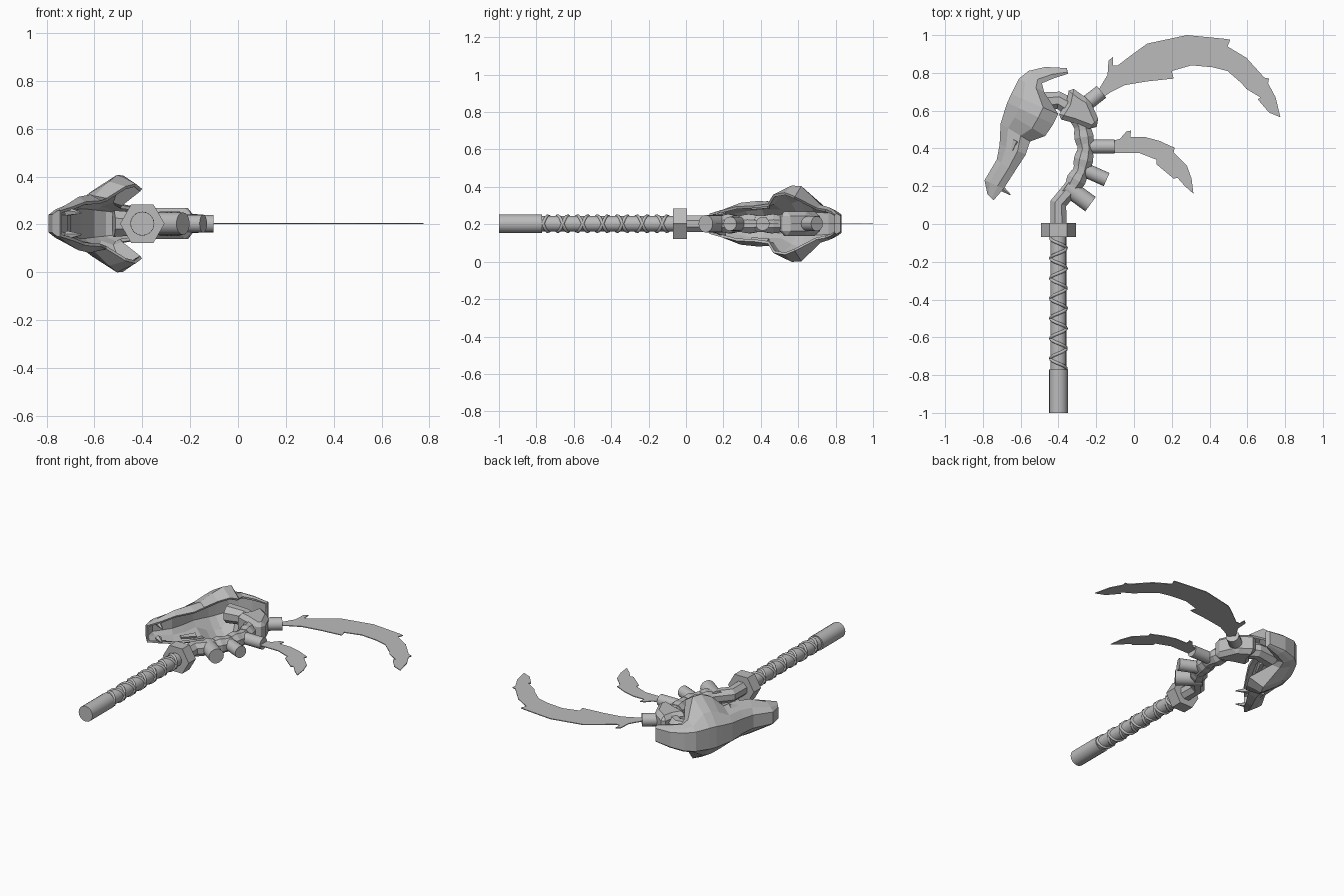
import bpy, bmesh, math
from mathutils import Vector

cube = bpy.data.objects.get("Cube")
if cube:
    bpy.data.objects.remove(cube)

MID = 0.203  # height of the symmetry plane

metal = bpy.data.materials.new("plain grey")
metal.use_nodes = True
grey = (0.5, 0.5, 0.5, 1)
metal.diffuse_color = grey
metal.node_tree.nodes["Principled BSDF"].inputs["Base Color"].default_value = grey


def finish(name, bm, smooth=False):
    """Turn a bmesh into a named object with the shared material."""
    bmesh.ops.recalc_face_normals(bm, faces=bm.faces)
    mesh = bpy.data.meshes.new(name)
    bm.to_mesh(mesh)
    bm.free()
    mesh.materials.append(metal)
    if smooth:
        mesh.polygons.foreach_set("use_smooth", [True] * len(mesh.polygons))
        mesh.set_sharp_from_angle(angle=math.radians(32))
    obj = bpy.data.objects.new(name, mesh)
    bpy.context.collection.objects.link(obj)
    return obj


def bridge(bm, rings, closed):
    """Join neighbouring rings of vertices with quads."""
    for a, b in zip(rings, rings[1:]):
        count = len(a)
        for i in range(count if closed else count - 1):
            j = (i + 1) % count
            bm.faces.new((a[i], a[j], b[j], b[i]))


def tube(name, path, radii, sides=16, smooth=True, turn=0):
    """Loft a capped tube along a flat path in the symmetry plane."""
    bm = bmesh.new()
    pts = [Vector(p) for p in path]
    rings = []
    for k, (p, r) in enumerate(zip(pts, radii)):
        before, after = pts[max(k - 1, 0)], pts[min(k + 1, len(pts) - 1)]
        along = (after - before).normalized()
        side = Vector((along.y, -along.x))
        ring = []
        for i in range(sides):
            a = math.tau * i / sides + turn
            q = p + side * r * math.cos(a)
            ring.append(bm.verts.new((q.x, q.y, MID + r * math.sin(a))))
        rings.append(ring)
    bridge(bm, rings, True)
    bm.faces.new(rings[0])
    bm.faces.new(rings[-1])
    return finish(name, bm, smooth)


def plate(name, outline, thickness, bevel=0):
    """Extrude a flat outline evenly about the symmetry plane."""
    bm = bmesh.new()
    face = bm.faces.new([bm.verts.new((x, y, MID - thickness / 2)) for x, y in outline])
    new = bmesh.ops.extrude_face_region(bm, geom=[face])["geom"]
    verts = [v for v in new if isinstance(v, bmesh.types.BMVert)]
    bmesh.ops.translate(bm, verts=verts, vec=(0, 0, thickness))
    obj = finish(name, bm)
    if bevel:
        mod = obj.modifiers.new("bevel", "BEVEL")
        mod.width, mod.segments = bevel, 1
    return obj


# Handle: pommel, grip core and guard
GX = -0.4
tube("pommel", [(GX, -1), (GX, -0.77)], [0.05] * 2)
tube("grip_core", [(GX, -0.78), (GX, -0.05)], [0.042] * 2)
guard = tube("guard", [(GX, -0.07), (GX, 0.005)], [0.093] * 2, 6, False)

# Crossed straps wound around the grip
for name, hand in (("grip_wrap_left", 1), ("grip_wrap_right", -1)):
    curve = bpy.data.curves.new(name, "CURVE")
    curve.dimensions = "3D"
    curve.bevel_depth, curve.bevel_resolution = 0.009, 1
    spline = curve.splines.new("POLY")
    turns, steps = 6.5, 156
    spline.points.add(steps)
    for i, point in enumerate(spline.points):
        a = math.tau * turns * i / steps
        point.co = (GX + 0.041 * math.cos(a), -0.765 + 0.69 * i / steps,
                    MID + hand * 0.041 * math.sin(a), 1)
    curve.materials.append(metal)
    bpy.context.collection.objects.link(bpy.data.objects.new(name, curve))

# Neck: a bent faceted tube, with thicker vertebrae over it
neck = [(GX, 0), (GX, 0.11), (-0.33, 0.19), (-0.28, 0.28), (-0.255, 0.4),
        (-0.275, 0.52), (-0.32, 0.61), (-0.4, 0.655), (-0.52, 0.64)]
tube("neck", neck, [0.047] * 6 + [0.055, 0.05, 0.06], 8, False, math.pi / 8)
for i, (a, b) in enumerate(zip(neck[2:5], neck[3:6])):
    a, b = Vector(a), Vector(b)
    tube(f"vertebra_{i + 1}", [a.lerp(b, 0.2), a.lerp(b, 0.5), a.lerp(b, 0.8)],
         [0.05, 0.056, 0.05], 8, False, math.pi / 8)

# Flared collar behind the head
plate("collar", [(-0.34, 0.73), (-0.27, 0.68), (-0.235, 0.66), (-0.18, 0.535),
                 (-0.215, 0.495), (-0.32, 0.535), (-0.41, 0.56), (-0.36, 0.64)],
      0.13, 0.025)

# Pegs along the back of the neck
pegs = [((-0.36, 0.2), (-0.23, 0.105), 0.047), ((-0.28, 0.295), (-0.145, 0.235), 0.038),
        ((-0.26, 0.41), (-0.103, 0.41), 0.037), ((-0.3, 0.6), (-0.172, 0.7), 0.04)]
for i, (start, end, r) in enumerate(pegs):
    tube(f"peg_{i + 1}", [start, end], [r] * 2)

# Thin jagged blades held by the two upper pegs
plate("large_blade", [
    (-0.2, 0.69), (-0.14, 0.79), (-0.135, 0.865), (-0.11, 0.885), (-0.11, 0.84),
    (-0.085, 0.84), (-0.02, 0.89), (0.07, 0.955), (0.28, 1), (0.485, 0.98),
    (0.51, 0.975), (0.495, 0.94), (0.595, 0.88), (0.69, 0.775), (0.715, 0.77),
    (0.71, 0.745), (0.75, 0.67), (0.775, 0.565), (0.715, 0.59), (0.655, 0.66),
    (0.67, 0.67), (0.595, 0.715), (0.57, 0.745), (0.495, 0.81), (0.415, 0.83),
    (0.305, 0.84), (0.2, 0.81), (0.21, 0.77), (0.07, 0.755), (-0.05, 0.735),
    (-0.12, 0.7), (-0.18, 0.66)], 0.005)
plate("small_blade", [
    (-0.12, 0.44), (-0.075, 0.45), (-0.04, 0.49), (-0.015, 0.495), (-0.02, 0.46),
    (0.06, 0.46), (0.135, 0.44), (0.2, 0.41), (0.215, 0.405), (0.21, 0.38),
    (0.28, 0.31), (0.305, 0.24), (0.315, 0.16), (0.27, 0.2), (0.23, 0.245),
    (0.21, 0.24), (0.12, 0.315), (0.12, 0.34), (0.03, 0.375), (-0.12, 0.375)], 0.005)

# Skull: hollow shell of arches (outer ridge point, inner rim point,
# then half widths at ridge, cheek and rim)
arches = [
    ((-0.77, 0.16), (-0.74, 0.13), 0.035, 0.05, 0.05),
    ((-0.785, 0.23), (-0.69, 0.19), 0.035, 0.07, 0.065),
    ((-0.72, 0.34), (-0.64, 0.27), 0.04, 0.105, 0.085),
    ((-0.705, 0.42), (-0.575, 0.37), 0.045, 0.115, 0.09),
    ((-0.7, 0.53), (-0.55, 0.44), 0.055, 0.11, 0.1),
    ((-0.68, 0.595), (-0.47, 0.47), 0.06, 0.17, 0.15),
    ((-0.665, 0.64), (-0.43, 0.53), 0.065, 0.197, 0.16),
    ((-0.645, 0.685), (-0.405, 0.58), 0.065, 0.195, 0.14),
    ((-0.605, 0.765), (-0.48, 0.695), 0.06, 0.095, 0.08),
    ((-0.555, 0.805), (-0.49, 0.745), 0.055, 0.08, 0.07),
    ((-0.47, 0.825), (-0.42, 0.775), 0.045, 0.065, 0.06),
    ((-0.36, 0.82), (-0.355, 0.795), 0.04, 0.05, 0.045)]
bm = bmesh.new()
rings = []
for outer, rim, w_ridge, w_cheek, w_rim in arches:
    outer, rim = Vector(outer), Vector(rim)
    half = [(rim, w_rim), (outer.lerp(rim, 0.68), w_cheek),
            (outer.lerp(rim, 0.25), (w_ridge + w_cheek) / 2), (outer, w_ridge)]
    ring = [bm.verts.new((p.x, p.y, MID + w)) for p, w in half]
    ring += [bm.verts.new((p.x, p.y, MID - w)) for p, w in reversed(half)]
    rings.append(ring)
bridge(bm, rings, False)
bm.faces.new(rings[0])
bm.faces.new(rings[-1])
skull = finish("skull", bm)
shell = skull.modifiers.new("shell", "SOLIDIFY")
shell.thickness, shell.offset = 0.014, 0

# Fangs and brow ridges, mirrored on both sides of the skull
def spike(name, start, end, r_start, r_end):
    start, end = Vector(start), Vector(end)
    bm = bmesh.new()
    bmesh.ops.create_cone(bm, cap_ends=True, segments=5, radius1=r_start,
                          radius2=r_end, depth=(end - start).length)
    spin = (end - start).to_track_quat("Z", "Y").to_matrix().to_4x4()
    spin.translation = (start + end) / 2
    bmesh.ops.transform(bm, matrix=spin, verts=bm.verts)
    finish(name, bm)


for side, s in (("upper", 1), ("lower", -1)):
    spike(f"{side}_fang", (-0.715, 0.2, MID + s * 0.05),
          (-0.655, 0.155, MID + s * 0.045), 0.02, 0.003)
    spike(f"{side}_brow", (-0.66, 0.35, MID + s * 0.085),
          (-0.62, 0.44, MID + s * 0.1), 0.012, 0.022)
